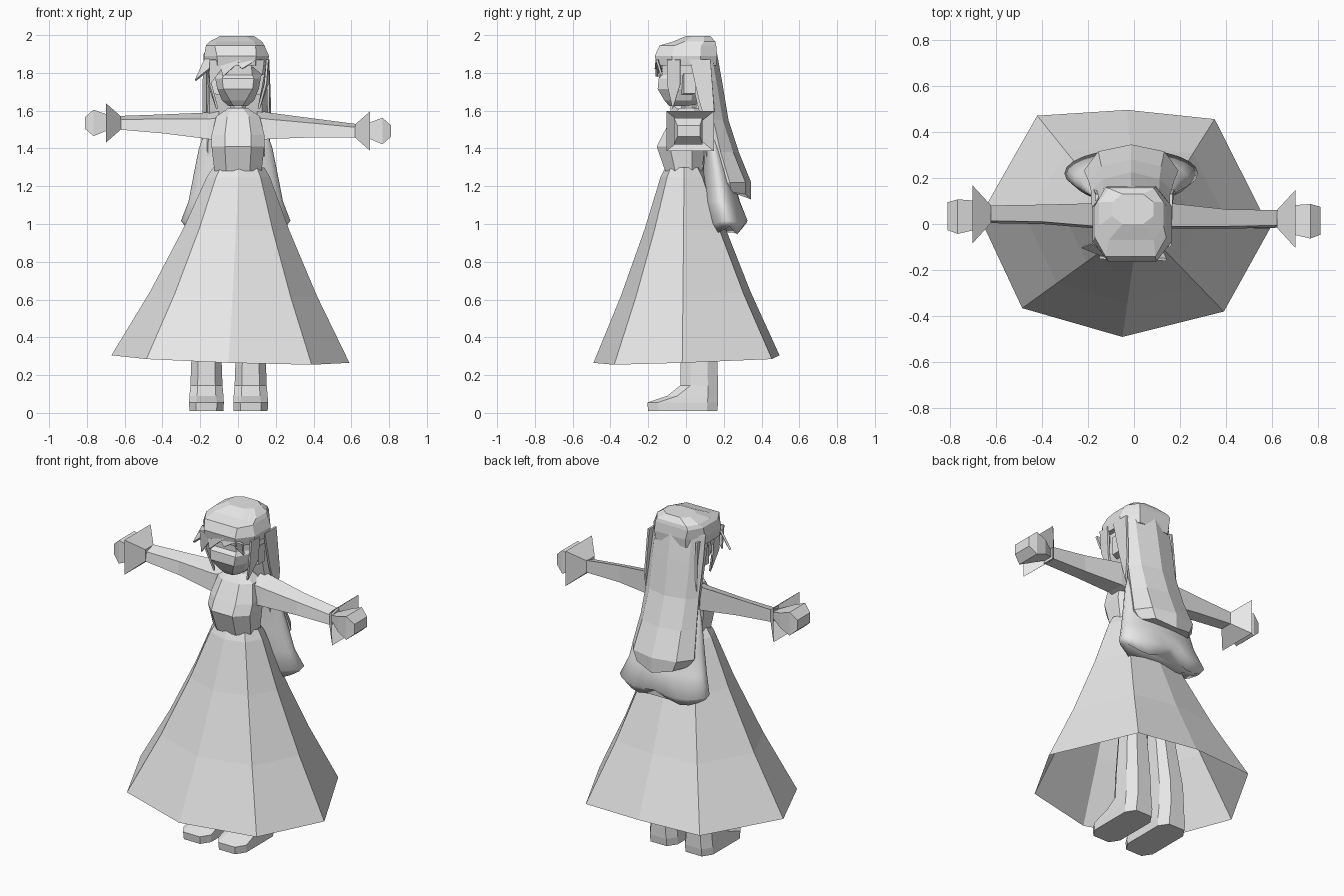
import bpy, bmesh, math
from mathutils import Vector

grey = bpy.data.materials.new("plain_grey")
grey.diffuse_color = (0.8, 0.8, 0.8, 1)


def finish(name, bm, smooth=False):
    bmesh.ops.recalc_face_normals(bm, faces=bm.faces)
    me = bpy.data.meshes.new(name)
    bm.to_mesh(me)
    bm.free()
    me.materials.append(grey)
    for p in me.polygons:
        p.use_smooth = smooth
    ob = bpy.data.objects.new(name, me)
    bpy.context.collection.objects.link(ob)
    return ob


def loft(name, rings, bottom=True, top=True, smooth=False):
    """Skin a list of closed rings that share the same point count."""
    bm = bmesh.new()
    vs = [[bm.verts.new(p) for p in r] for r in rings]
    n = len(vs[0])
    for a, b in zip(vs, vs[1:]):
        for i in range(n):
            j = (i + 1) % n
            bm.faces.new((a[i], a[j], b[j], b[i]))
    if bottom:
        bm.faces.new(vs[0])
    if top:
        bm.faces.new(vs[-1])
    return finish(name, bm, smooth)


def octo(z, w, yf, yb, cx=0.0, k=0.5, cut=0.27):
    """Eight-sided level ring with flat front, back and sides."""
    d = (yb - yf) * cut
    pts = [(-k, yf), (k, yf), (1, yf + d), (1, yb - d),
           (k, yb), (-k, yb), (-1, yb - d), (-1, yf + d)]
    return [(cx + x * w, y, z) for x, y in pts]


# Skirt: open eight-sided cone with an uneven hem
hem = [(-0.05, -0.49, 0.265), (0.39, -0.38, 0.255), (0.59, -0.02, 0.265),
       (0.35, 0.455, 0.285), (-0.03, 0.495, 0.305), (-0.42, 0.47, 0.305),
       (-0.67, 0.03, 0.305), (-0.485, -0.365, 0.285)]
waist = []
for i in range(8):
    a = -math.pi / 2 + i * math.pi / 4
    waist.append(Vector((0.005 + 0.135 * math.cos(a), -0.01 + 0.1 * math.sin(a), 1.3)))
rows = []
for t, s in ((0, 0), (0.05, 0.065), (0.32, 0.29), (0.66, 0.62), (1, 1)):
    row = []
    for w, h in zip(waist, hem):
        row.append((w.x + (h[0] - w.x) * s, w.y + (h[1] - w.y) * s, w.z + (h[2] - w.z) * t))
    rows.append(row)
loft("skirt", rows, bottom=False, top=False)

# Torso and neck
loft("torso", [octo(1.28, 0.125, -0.11, 0.085), octo(1.41, 0.14, -0.155, 0.1),
               octo(1.47, 0.14, -0.125, 0.11), octo(1.57, 0.115, -0.07, 0.1),
               octo(1.615, 0.05, -0.035, 0.065)])
loft("neck", [octo(1.59, 0.042, -0.025, 0.055), octo(1.69, 0.04, -0.03, 0.055)])

# Boots and legs
for side, cx in (("left", -0.167), ("right", 0.067)):
    boot = [octo(0.01, 0.09, -0.2, 0.165, cx, 0.6, 0.15),
            octo(0.055, 0.092, -0.205, 0.17, cx, 0.6, 0.15),
            octo(0.09, 0.09, -0.1, 0.17, cx, 0.55, 0.2),
            octo(0.145, 0.085, -0.03, 0.17, cx, 0.55),
            octo(0.28, 0.08, -0.03, 0.165, cx, 0.55),
            octo(0.95, 0.045, -0.02, 0.08, cx * 0.7 - 0.01, 0.55)]
    loft(side + "_leg", boot)


# Arms, flared cuffs and hands
def section(x, y0, y1, z0, z1):
    d = (z1 - z0) * 0.25
    return [(x, y0, z0), (x, y1, z0), (x, y1, z1), (x, y0 + 0.01, z1 - d)]


def square(x, cy, cz, ry, rz):
    return [(x, cy + a * ry, cz + b * rz) for a, b in ((-1, -1), (1, -1), (1, 1), (-1, 1))]


for side, s, y, dz in (("left", -1, 0.042, 0.0), ("right", 1, 0.022, -0.043)):
    loft(side + "_arm", [section(s * 0.10, -0.02, 0.09, 1.435, 1.605),
                         section(s * 0.16, -0.02, 0.09, 1.45, 1.59),
                         section(s * 0.40, y - 0.042, y + 0.042, 1.48 + dz / 2, 1.58 + dz / 2),
                         section(s * 0.63, y - 0.038, y + 0.038, 1.5 + dz, 1.572 + dz)])
    cy, cz = y, 1.535 + dz
    loft(side + "_cuff", [square(s * 0.62, cy, cz, 0.038, 0.035),
                          square(s * 0.70, cy, cz, 0.125, 0.105)], top=False)
    loft(side + "_hand", [square(s * 0.63, cy, cz, 0.025, 0.02),
                          square(s * 0.70, cy - 0.005, cz + 0.002, 0.065, 0.045),
                          square(s * 0.765, cy - 0.01, cz, 0.075, 0.07),
                          square(s * 0.81, cy - 0.008, cz, 0.06, 0.03)])

# Head with a jutting cheek line
loft("head", [octo(1.625, 0.05, -0.09, 0.04), octo(1.655, 0.085, -0.115, 0.08),
              octo(1.715, 0.11, -0.15, 0.11, 0, 0.7), octo(1.77, 0.12, -0.145, 0.13, 0, 0.7),
              octo(1.79, 0.125, -0.125, 0.14, 0, 0.6), octo(1.9, 0.13, -0.13, 0.14)])

# Ears
for side, s in (("left", -1), ("right", 1)):
    loft(side + "_ear", [square(s * 0.10, 0.0, 1.73, 0.025, 0.045),
                         square(s * 0.145, 0.02, 1.745, 0.03, 0.055)])

# Crown of hair
loft("hair_crown", [octo(1.84, 0.165, -0.155, 0.16, -0.008, 0.6),
                    octo(1.89, 0.172, -0.165, 0.165, -0.008, 0.6),
                    octo(1.945, 0.155, -0.14, 0.16, -0.015, 0.7),
                    octo(1.965, 0.14, -0.07, 0.155, -0.012, 0.7),
                    octo(1.995, 0.09, 0.0, 0.13, -0.005, 0.5)])


# Long back hair with a central ridge
def ridge(z, w, yf, yb, cx=-0.012):
    m = yf + (yb - yf) * 0.45
    pts = [(-0.8, yf), (-1, m), (-0.7, yb - 0.03), (0, yb), (0.7, yb - 0.03), (1, m), (0.8, yf)]
    return [(cx + x * w, y, z - 0.04 * (1 - abs(x)) * (z < 1.2)) for x, y in pts]


loft("back_hair", [ridge(1.975, 0.12, 0.03, 0.145), ridge(1.9, 0.17, 0.0, 0.165),
                   ridge(1.76, 0.175, 0.03, 0.19), ridge(1.55, 0.175, 0.08, 0.225),
                   ridge(1.38, 0.185, 0.105, 0.28), ridge(1.22, 0.205, 0.14, 0.345),
                   ridge(1.17, 0.17, 0.15, 0.345)])


# Softer under layer with a scalloped hem
def oval(z, w, yf, yb, wave=0.0):
    pts = []
    for i in range(24):
        a = i * math.pi / 12
        x = math.cos(a)
        pts.append((-0.012 + w * x, (yf + yb) / 2 + (yb - yf) / 2 * math.sin(a),
                    z - wave * math.sin(abs(x) * math.pi * 0.95)))
    return pts


loft("under_hair", [oval(1.5, 0.16, 0.08, 0.17), oval(1.4, 0.195, 0.09, 0.2),
                    oval(1.25, 0.225, 0.09, 0.25), oval(1.12, 0.25, 0.09, 0.285),
                    oval(1.02, 0.29, 0.115, 0.325, 0.02), oval(1.0, 0.27, 0.15, 0.28, 0.055)],
     smooth=True)


# Fringe spikes and side locks: thin tapered strands
def strand(name, pts, thick=0.012):
    bm = bmesh.new()
    bm.faces.new([bm.verts.new(p) for p in pts])
    ob = finish(name, bm)
    mod = ob.modifiers.new("thickness", "SOLIDIFY")
    mod.thickness = thick
    mod.offset = 0


fringe = [(-0.175, -0.09, -0.225, 1.76, -0.1), (-0.15, -0.05, -0.15, 1.735, -0.13),
          (-0.1, 0.02, -0.08, 1.78, -0.155), (-0.02, 0.1, 0.02, 1.82, -0.16),
          (0.03, 0.14, 0.13, 1.79, -0.13)]
for i, (x0, x1, xt, zt, yt) in enumerate(fringe):
    y0 = -0.08 if x0 < -0.16 else -0.145
    strand(f"fringe_{i}", [(x0, y0, 1.87), (x1, -0.155, 1.87), (xt, yt, zt)])

for side, s in (("left", -1), ("right", 1)):
    strand(side + "_front_lock", [(s * 0.155, -0.1, 1.87), (s * 0.16, -0.03, 1.87),
                                  (s * 0.155, -0.03, 1.74), (s * 0.11, -0.07, 1.61),
                                  (s * 0.145, -0.1, 1.74)])
    strand(side + "_side_lock", [(s * 0.16, 0.02, 1.87), (s * 0.16, 0.13, 1.87),
                                 (s * 0.17, 0.15, 1.6), (s * 0.165, 0.13, 1.46),
                                 (s * 0.16, 0.07, 1.65)])
